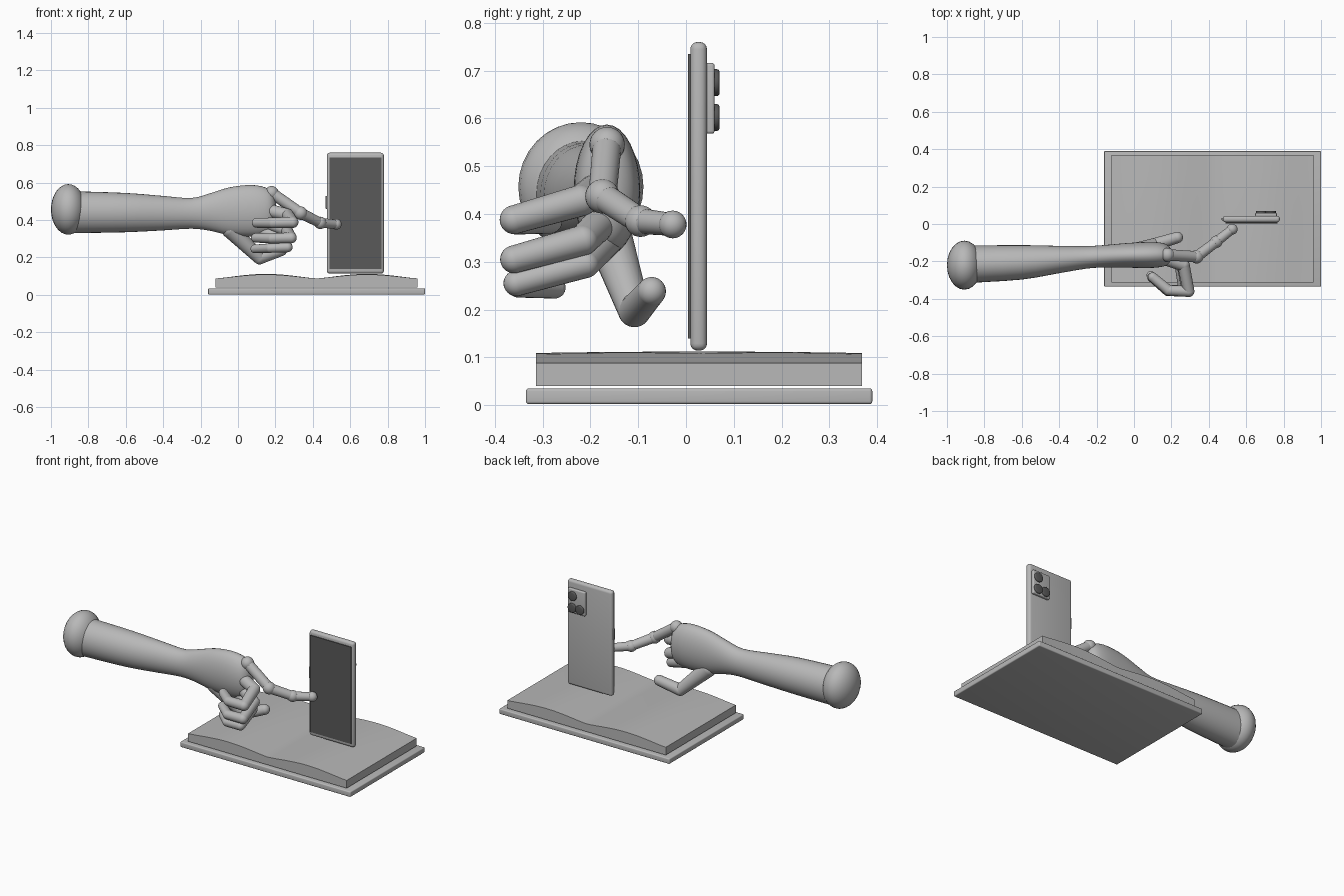
import bpy
import bmesh
import math
from mathutils import Matrix, Vector

cube = bpy.data.objects.get("Cube")
if cube:
    bpy.data.objects.remove(cube)


def material(name, value):
    mat = bpy.data.materials.new(name)
    mat.use_nodes = True
    colour = (value, value, value, 1)
    mat.diffuse_color = colour
    mat.node_tree.nodes["Principled BSDF"].inputs["Base Color"].default_value = colour
    return mat


GREY = material("plain grey", 0.48)
DARK = material("dark glass", 0.1)


def finish(name, bm, mat=GREY, smooth=35):
    bmesh.ops.recalc_face_normals(bm, faces=bm.faces)
    mesh = bpy.data.meshes.new(name)
    bm.to_mesh(mesh)
    bm.free()
    mesh.materials.append(mat)
    obj = bpy.data.objects.new(name, mesh)
    bpy.context.collection.objects.link(obj)
    bpy.ops.object.select_all(action="DESELECT")
    obj.select_set(True)
    bpy.context.view_layer.objects.active = obj
    bpy.ops.object.shade_smooth_by_angle(angle=math.radians(smooth))
    return obj


def box(name, low, high, bevel=0, mat=GREY):
    low, high = Vector(low), Vector(high)
    bm = bmesh.new()
    size = Matrix.Diagonal((high - low).to_4d())
    size[3][3] = 1
    bmesh.ops.create_cube(bm, size=1, matrix=Matrix.Translation((low + high) / 2) @ size)
    if bevel:
        bmesh.ops.bevel(bm, geom=bm.edges[:], offset=bevel, segments=4,
                        profile=0.5, affect="EDGES", clamp_overlap=True)
    return finish(name, bm, mat)


def ball(bm, centre, radii):
    mat = Matrix.Translation(centre) @ Matrix.Diagonal((*radii, 1))
    bmesh.ops.create_uvsphere(bm, u_segments=24, v_segments=16, radius=1, matrix=mat)


def finger(name, joints, radii, waist=1.0):
    """Ball joints linked by tapering bones."""
    bm = bmesh.new()
    joints = [Vector(j) for j in joints]
    for j, r in zip(joints, radii):
        ball(bm, j, (r, r, r))
    for a, b, ra, rb in zip(joints, joints[1:], radii, radii[1:]):
        axis = b - a
        turn = axis.to_track_quat("Z", "Y").to_matrix().to_4x4()
        bmesh.ops.create_cone(bm, cap_ends=False, segments=24, radius1=ra * waist,
                              radius2=rb * waist, depth=axis.length,
                              matrix=Matrix.Translation((a + b) / 2) @ turn)
    return finish(name, bm)


# Book: cover slab and a page block with two gentle swells
box("book_cover", (-0.16, -0.335, 0.002), (1.0, 0.39, 0.035), 0.006)

bm = bmesh.new()
bmesh.ops.create_grid(bm, x_segments=40, y_segments=8, size=1)
bottom = bmesh.ops.extrude_face_region(bm, geom=bm.faces[:])["geom"]
bottom = {v for v in bottom if isinstance(v, bmesh.types.BMVert)}
for v in bm.verts:
    swell = abs(math.sin(math.pi * v.co.x)) ** 1.3
    top = 0.088 + 0.024 * swell - 0.003 * v.co.y ** 2 * swell
    v.co = (0.42 + 0.54 * v.co.x, 0.027 + 0.341 * v.co.y, 0.04 if v in bottom else top)
finish("book_pages", bm)

# Phone: body, screen, side button and camera block
box("phone_body", (0.475, 0.009, 0.114), (0.78, 0.044, 0.76), 0.015)
box("phone_screen", (0.489, 0.004, 0.139), (0.766, 0.0095, 0.735), 0, DARK)
box("side_button", (0.469, 0.02, 0.46), (0.48, 0.033, 0.53), 0.003)
box("camera_block", (0.648, 0.04, 0.568), (0.764, 0.06, 0.716), 0.006)

for i, (x, z) in enumerate([(0.73, 0.675), (0.732, 0.602), (0.68, 0.602)]):
    bm = bmesh.new()
    bmesh.ops.create_cone(bm, cap_ends=True, segments=32, radius1=0.028, radius2=0.028,
                          depth=0.016, matrix=Matrix.Translation((x, 0.062, z))
                          @ Matrix.Rotation(math.pi / 2, 4, "X"))
    rims = [e for e in bm.edges if any(len(f.verts) > 4 for f in e.link_faces)]
    bmesh.ops.bevel(bm, geom=rims, offset=0.005, segments=3, profile=0.5, affect="EDGES")
    finish(f"camera_lens_{i + 1}", bm, DARK)

# Rounded stub behind the forearm
bm = bmesh.new()
ball(bm, (-0.907, -0.22, 0.457), (0.093, 0.131, 0.135))
finish("arm_end", bm)

# Forearm and palm: ellipses lofted along x (x, y, z, half width, half height)
stations = [
    (-0.88, -0.215, 0.442, 0.100, 0.112), (-0.60, -0.205, 0.440, 0.092, 0.105),
    (-0.40, -0.190, 0.437, 0.073, 0.092), (-0.25, -0.178, 0.436, 0.060, 0.082),
    (-0.15, -0.172, 0.443, 0.060, 0.100), (-0.05, -0.168, 0.447, 0.065, 0.127),
    (0.05, -0.166, 0.450, 0.069, 0.137), (0.12, -0.165, 0.449, 0.068, 0.133),
    (0.17, -0.165, 0.447, 0.058, 0.115), (0.195, -0.165, 0.445, 0.036, 0.080),
    (0.205, -0.165, 0.445, 0.012, 0.030),
]
SIDES = 32


def spline(p0, p1, p2, p3, t):
    return [0.5 * (2 * b + (c - a) * t + (2 * a - 5 * b + 4 * c - d) * t * t
                   + (3 * b - a - 3 * c + d) * t ** 3) for a, b, c, d in zip(p0, p1, p2, p3)]


path = []
last = len(stations) - 1
for i in range(last):
    near = [stations[min(max(k, 0), last)] for k in range(i - 1, i + 3)]
    path += [spline(*near, s / 3) for s in range(3)]
path.append(stations[-1])

bm = bmesh.new()
rings = []
for x, y, z, w, h in path:
    angles = [2 * math.pi * k / SIDES for k in range(SIDES)]
    rings.append([bm.verts.new((x, y + w * math.cos(a), z + h * math.sin(a))) for a in angles])
for r, s in zip(rings, rings[1:]):
    for k in range(SIDES):
        n = (k + 1) % SIDES
        bm.faces.new((r[k], r[n], s[n], s[k]))
bm.faces.new(rings[0])
bm.faces.new(rings[-1])
finish("forearm_and_palm", bm, smooth=50)

# Pointing finger, curled fingers and thumb
finger("index_finger", [(0.18, -0.165, 0.545), (0.335, -0.175, 0.437),
                        (0.44, -0.095, 0.385), (0.525, -0.028, 0.378)],
       (0.037, 0.036, 0.033, 0.029), 0.82)
finger("middle_finger", [(0.15, -0.18, 0.455), (0.265, -0.22, 0.428), (0.293, -0.36, 0.388),
                         (0.185, -0.355, 0.385), (0.1, -0.285, 0.385)],
       (0.036, 0.033, 0.03, 0.028, 0.026))
finger("ring_finger", [(0.14, -0.17, 0.39), (0.26, -0.215, 0.345), (0.285, -0.36, 0.305),
                       (0.18, -0.358, 0.302), (0.095, -0.285, 0.305)],
       (0.035, 0.032, 0.029, 0.027, 0.025))
finger("little_finger", [(0.12, -0.165, 0.345), (0.245, -0.21, 0.295), (0.265, -0.355, 0.255),
                         (0.17, -0.35, 0.25), (0.09, -0.275, 0.246)],
       (0.033, 0.029, 0.027, 0.025, 0.023))
finger("thumb", [(-0.04, -0.16, 0.35), (0.115, -0.108, 0.197), (0.232, -0.072, 0.238)],
       (0.048, 0.034, 0.03))
